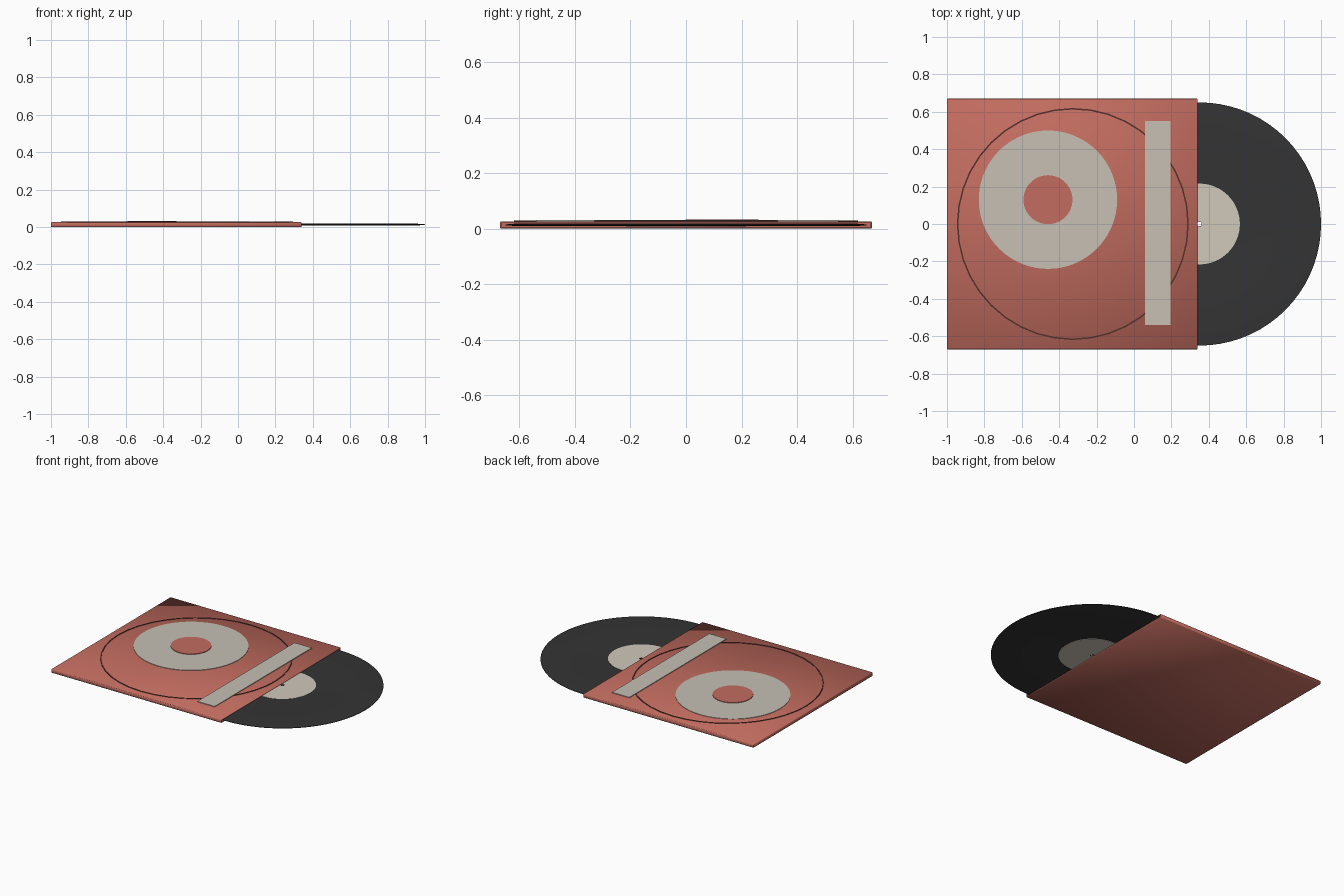
import bpy, bmesh, math
from mathutils import Vector, Matrix

if "Cube" in bpy.data.objects:
    bpy.data.objects.remove(bpy.data.objects["Cube"])


def material(name, colour):
    m = bpy.data.materials.new(name)
    m.use_nodes = True
    m.diffuse_color = (*colour, 1)
    bsdf = m.node_tree.nodes["Principled BSDF"]
    bsdf.inputs["Base Color"].default_value = (*colour, 1)
    bsdf.inputs["Roughness"].default_value = 0.7
    return m


RED = material("sleeve red", (0.54, 0.15, 0.115))
IVORY = material("print ivory", (0.57, 0.53, 0.46))
CREAM = material("label cream", (0.63, 0.58, 0.50))
BLACK = material("vinyl black", (0.034, 0.034, 0.034))
BROWN = material("line brown", (0.09, 0.03, 0.025))


def finish(bm, name, mat, smooth=None):
    """Turn a bmesh into an object; smooth is an angle in degrees."""
    bmesh.ops.recalc_face_normals(bm, faces=bm.faces)
    mesh = bpy.data.meshes.new(name)
    bm.to_mesh(mesh)
    bm.free()
    mesh.materials.append(mat)
    obj = bpy.data.objects.new(name, mesh)
    bpy.context.collection.objects.link(obj)
    if smooth:
        bpy.ops.object.select_all(action='DESELECT')
        obj.select_set(True)
        bpy.context.view_layer.objects.active = obj
        bpy.ops.object.shade_smooth_by_angle(angle=math.radians(smooth))
    return obj


def box_mesh(lo, hi):
    lo, hi = Vector(lo), Vector(hi)
    bm = bmesh.new()
    size = Matrix.Diagonal((*(hi - lo), 1))
    bmesh.ops.create_cube(bm, size=1, matrix=Matrix.Translation((lo + hi) / 2) @ size)
    return bm


def lathe(name, profile, centre, mat, steps=64, smooth=30):
    """Spin a closed (radius, z) profile around a vertical axis."""
    bm = bmesh.new()
    x, y = centre
    verts = [bm.verts.new((x + r, y, z)) for r, z in profile]
    edges = [bm.edges.new((a, b)) for a, b in zip(verts, verts[1:] + verts[:1])]
    bmesh.ops.spin(bm, geom=verts + edges, cent=(x, y, 0), axis=(0, 0, 1),
                   angle=math.tau, steps=steps, use_duplicate=False)
    bmesh.ops.remove_doubles(bm, verts=bm.verts, dist=0.0001)
    return finish(bm, name, mat, smooth)


def ring(name, r0, r1, z0, z1, centre, mat, steps=64):
    return lathe(name, [(r0, z0), (r1, z0), (r1, z1), (r0, z1)], centre, mat, steps)


# Sleeve: thin softened box, hollowed from its open left end
TOP = 0.026
bm = box_mesh((-1, -0.67, 0), (0.34, 0.67, TOP))
bmesh.ops.bevel(bm, geom=bm.edges[:], offset=0.003, segments=1, affect='EDGES')
mouth = max(bm.faces, key=lambda f: f.calc_center_median().x)
bmesh.ops.inset_region(bm, faces=[mouth], thickness=0.003)
hole = bmesh.ops.extrude_face_region(bm, geom=[mouth])
bmesh.ops.translate(bm, vec=(-1.33, 0, 0),
                    verts=[g for g in hole["geom"] if isinstance(g, bmesh.types.BMVert)])
if mouth.is_valid:
    bm.faces.remove(mouth)
finish(bm, "sleeve", RED, 50)

# Printed cover art
ART = (-0.46, 0.13)
ring("cover_line_ring", 0.612, 0.62, TOP - 0.002, TOP + 0.003, (-0.327, 0), BROWN, 40)
ring("cover_disc_print", 0.125, 0.37, TOP - 0.002, TOP + 0.003, ART, IVORY, 72)
bm = bmesh.new()
bmesh.ops.create_cone(bm, cap_ends=True, segments=48, radius1=0.131, radius2=0.131,
                      depth=0.008, matrix=Matrix.Translation((*ART, TOP + 0.003)))
finish(bm, "cover_centre_print", RED, 30)
finish(box_mesh((0.06, -0.54, TOP - 0.002), (0.195, 0.55, TOP + 0.005)),
       "cover_strip", IVORY)

# Record: tapered rim, a shallow step between groove bands, spindle hole
MID = 0.0135
CENTRE = (0.35, 0)
half = [(0.012, 0.004), (0.385, 0.004), (0.395, 0.0046), (0.61, 0.0046), (0.65, 0.0015)]
profile = [(r, MID + h) for r, h in half] + [(r, MID - h) for r, h in reversed(half)]
lathe("record", profile, CENTRE, BLACK, 72)

# Paper labels on both faces of the record
for side, s in (("top", 1), ("bottom", -1)):
    ring("label_" + side, 0.012, 0.216, MID + s * 0.003, MID + s * 0.0054, CENTRE, CREAM)
